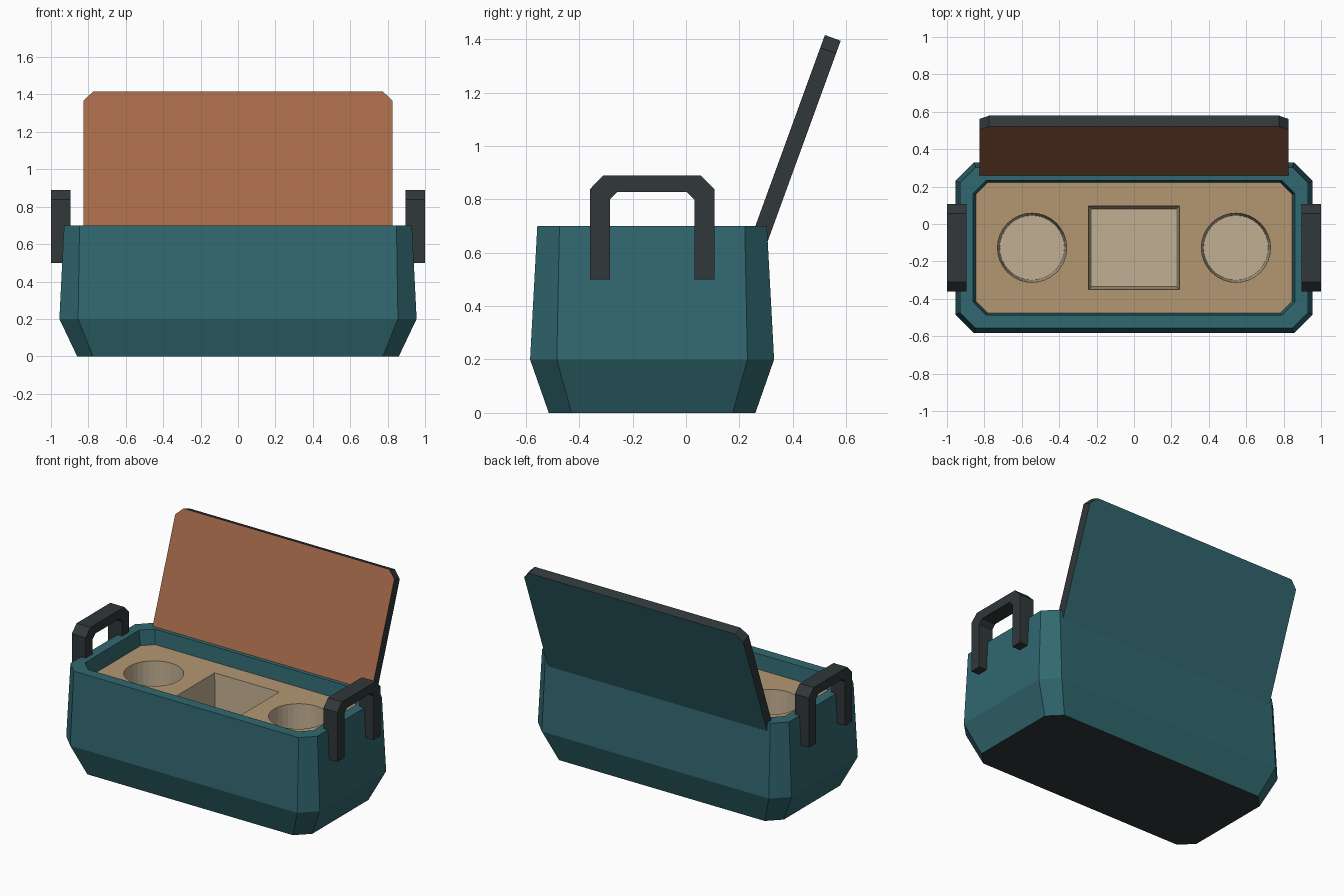
import bpy, bmesh
from math import radians, sin, cos, pi
from mathutils import Matrix

if "Cube" in bpy.data.objects:
    bpy.data.objects.remove(bpy.data.objects["Cube"])

CY = -0.127  # depth centre of the box


def material(name, rgb):
    m = bpy.data.materials.new(name)
    m.diffuse_color = (*[(c / 255) ** 2.2 for c in rgb], 1)
    m.use_nodes = True
    m.node_tree.nodes["Principled BSDF"].inputs["Base Color"].default_value = m.diffuse_color
    return m


TEAL = material("teal", (52, 104, 111))
DARK = material("dark_grey", (52, 58, 60))
COPPER = material("copper", (165, 105, 76))
TAN = material("tan", (178, 150, 114))
LINING = material("pocket_lining", (192, 174, 145))


def finish(name, bm, mats, fix_normals=True):
    if fix_normals:
        bmesh.ops.recalc_face_normals(bm, faces=bm.faces)
    me = bpy.data.meshes.new(name)
    bm.to_mesh(me)
    bm.free()
    for m in mats:
        me.materials.append(m)
    ob = bpy.data.objects.new(name, me)
    bpy.context.collection.objects.link(ob)
    return ob


def octagon(hx, hy, c):
    """Rectangle outline with chamfered corners."""
    q = [(hx, hy - c), (hx - c, hy)]
    half = q + [(-x, y) for x, y in reversed(q)]
    return half + [(-x, -y) for x, y in half]


def ring(bm, pts, z, cx=0, cy=CY):
    return [bm.verts.new((x + cx, y + cy, z)) for x, y in pts]


def bridge(bm, a, b, mat=0):
    n = len(a)
    for i in range(n):
        j = (i + 1) % n
        bm.faces.new((a[i], a[j], b[j], b[i])).material_index = mat


def prism(bm, pts, place, d0, d1):
    """Extrude a 2D outline between depths d0 and d1; returns both caps."""
    a = [bm.verts.new(place(u, v, d0)) for u, v in pts]
    b = [bm.verts.new(place(u, v, d1)) for u, v in pts]
    bridge(bm, a, b)
    return bm.faces.new(a), bm.faces.new(b)


# Box shell: outer wall, rim and tapered inner wall
bm = bmesh.new()
sections = [(0.86, 0.387, 0.085, 0), (0.955, 0.457, 0.1, 0.2), (0.93, 0.43, 0.083, 0.7),
            (0.86, 0.36, 0.07, 0.7), (0.845, 0.35, 0.065, 0.6), (0.83, 0.335, 0.06, 0.08)]
rings = [ring(bm, octagon(hx, hy, c), z) for hx, hy, c, z in sections]
for a, b in zip(rings, rings[1:]):
    bridge(bm, a, b)
bm.faces.new(rings[0]).material_index = 1
bm.faces.new(rings[-1])
finish("box_body", bm, [TEAL, DARK])

# Tray with one square and two round pockets
bm = bmesh.new()
circle = [[(r * cos(2 * pi * i / 32), r * sin(2 * pi * i / 32)) for i in range(32)]
          for r in (0.185, 0.173)]
square = [[(hx, hy), (-hx, hy), (-hx, -hy), (hx, -hy)]
          for hx, hy in ((0.243, 0.223), (0.227, 0.208))]
loops = [ring(bm, octagon(0.846, 0.351, 0.065), 0.6)]
pockets = []
for cx, (top, floor) in ((-0.545, circle), (0, square), (0.545, circle)):
    t = ring(bm, top, 0.6, cx)
    loops.append(t)
    pockets.append((t, ring(bm, floor, 0.25, cx)))
edges = [bm.edges.new((l[i - 1], l[i])) for l in loops for i in range(len(l))]
bmesh.ops.triangle_fill(bm, edges=edges, use_beauty=True, use_dissolve=False, normal=(0, 0, 1))
for t, f in pockets:
    bridge(bm, t, f, 1)
    bm.faces.new(f).material_index = 1
bmesh.ops.recalc_face_normals(bm, faces=bm.faces)
if sum(f.normal.z * f.calc_area() for f in bm.faces) < 0:
    bmesh.ops.reverse_faces(bm, faces=bm.faces)
finish("pocket_tray", bm, [TAN, LINING], fix_normals=False)

# Open lid leaning back 20 degrees: copper inside, teal outside, dark edge
bm = bmesh.new()
L = 0.825
outline = [(-L, 0), (L, 0), (L, 0.775), (L - 0.05, 0.825), (-L + 0.05, 0.825), (-L, 0.775)]
inner, outer = prism(bm, outline, lambda u, v, d: (u, d, v), 0, 0.063)
inner.material_index, outer.material_index = 1, 2
lid = finish("lid", bm, [DARK, COPPER, TEAL])
lid.matrix_world = Matrix.Translation((0, 0.238, 0.64)) @ Matrix.Rotation(radians(-20), 4, "X")

# Side handles: chamfered arches
half_arch = [(0.233, 0.5), (0.233, 0.838), (0.182, 0.89)]
half_inner = [(0.13, 0.828), (0.158, 0.80), (0.158, 0.5)]
arch = (half_arch + [(-u, v) for u, v in reversed(half_arch)]
        + [(-u, v) for u, v in reversed(half_inner)] + half_inner)
for side, name in ((-1, "left_handle"), (1, "right_handle")):
    bm = bmesh.new()
    prism(bm, arch, lambda u, v, d: (side * d, u + CY, v), 0.895, 1.0)
    finish(name, bm, [DARK])
